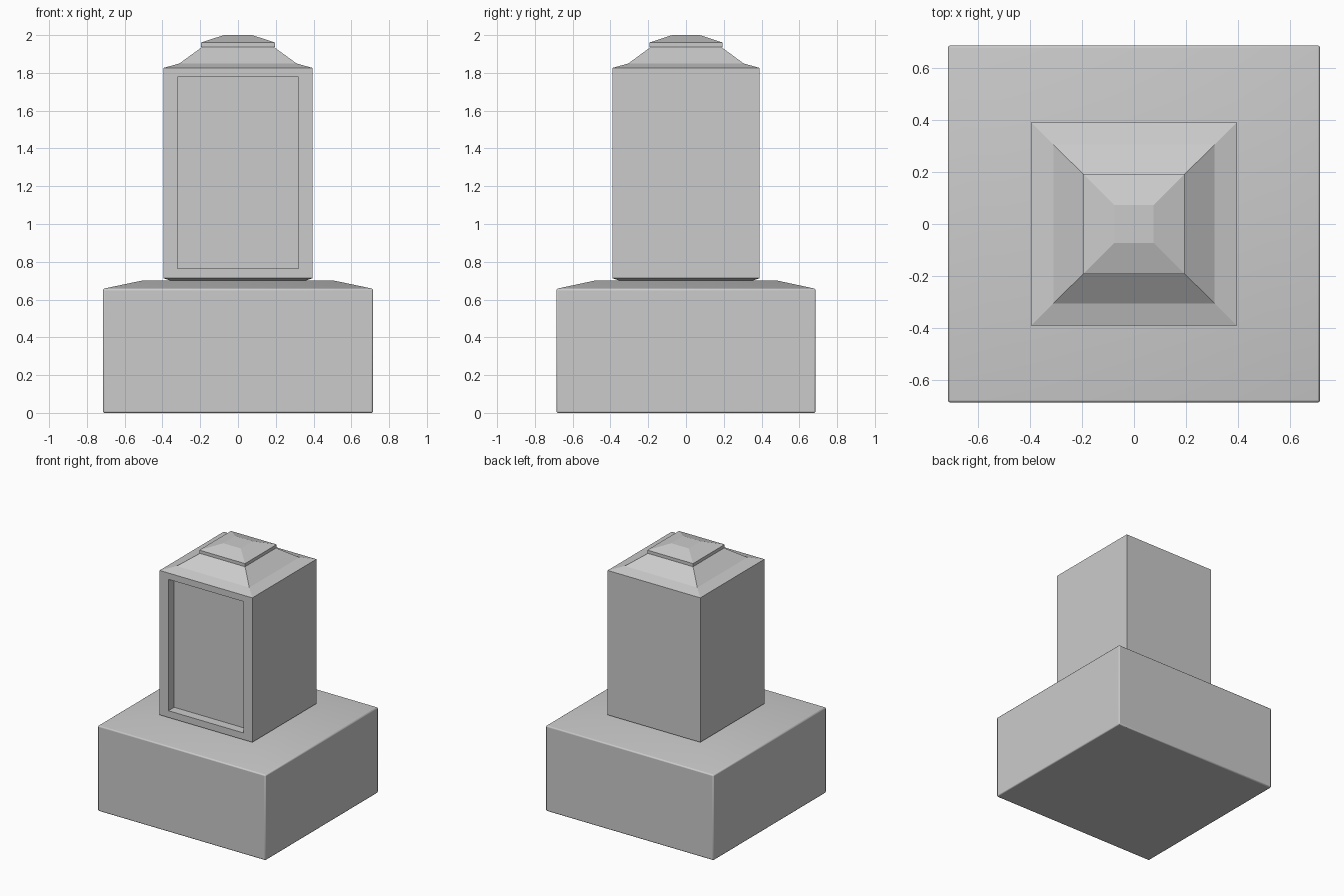
import bpy, bmesh

if "Cube" in bpy.data.objects:
    bpy.data.objects.remove(bpy.data.objects["Cube"])


def loft(name, rings):
    """Closed solid from stacked rectangles: (half x, half y, z)."""
    bm = bmesh.new()
    loops = [[bm.verts.new((sx * hx, sy * hy, z))
              for sx, sy in ((-1, -1), (1, -1), (1, 1), (-1, 1))]
             for hx, hy, z in rings]
    bm.faces.new(loops[0][::-1])
    bm.faces.new(loops[-1])
    for a, b in zip(loops, loops[1:]):
        for i in range(4):
            j = (i + 1) % 4
            bm.faces.new((a[i], a[j], b[j], b[i]))
    mesh = bpy.data.meshes.new(name)
    bm.to_mesh(mesh)
    bm.free()
    obj = bpy.data.objects.new(name, mesh)
    bpy.context.collection.objects.link(obj)
    return obj


# Wide plinth with sloped shoulders and slightly softened edges
plinth = loft("plinth", [(0.715, 0.686, 0), (0.715, 0.686, 0.657),
                         (0.51, 0.485, 0.70)])
bevel = plinth.modifiers.new("soft_edges", 'BEVEL')
bevel.width = 0.008
bevel.segments = 2
bevel.limit_method = 'ANGLE'
bpy.context.view_layer.objects.active = plinth
plinth.select_set(True)
bpy.ops.object.shade_smooth_by_angle()

# Pillar with chamfered foot
pillar = loft("pillar", [(0.35, 0.345, 0.698), (0.395, 0.39, 0.713),
                         (0.395, 0.39, 1.826), (0.31, 0.305, 1.85),
                         (0.19, 0.187, 1.937)])

# Recessed panel in the front of the pillar
bm = bmesh.new()
bm.from_mesh(pillar.data)
bm.normal_update()
front = max((f for f in bm.faces if f.normal.y < -0.99), key=lambda f: f.calc_area())
bmesh.ops.inset_individual(bm, faces=[front], thickness=0.05)
for v in front.verts:
    v.co.x = 0.32 if v.co.x > 0 else -0.32
    v.co.z = 1.777 if v.co.z > 1 else 0.765
panel = bmesh.ops.extrude_discrete_faces(bm, faces=[front])["faces"][0]
bmesh.ops.translate(bm, verts=panel.verts, vec=(0, 0.07, 0))
bm.to_mesh(pillar.data)
bm.free()

# Small capstone
loft("capstone", [(0.195, 0.193, 1.937), (0.195, 0.193, 1.961),
                  (0.075, 0.073, 2.0)])
